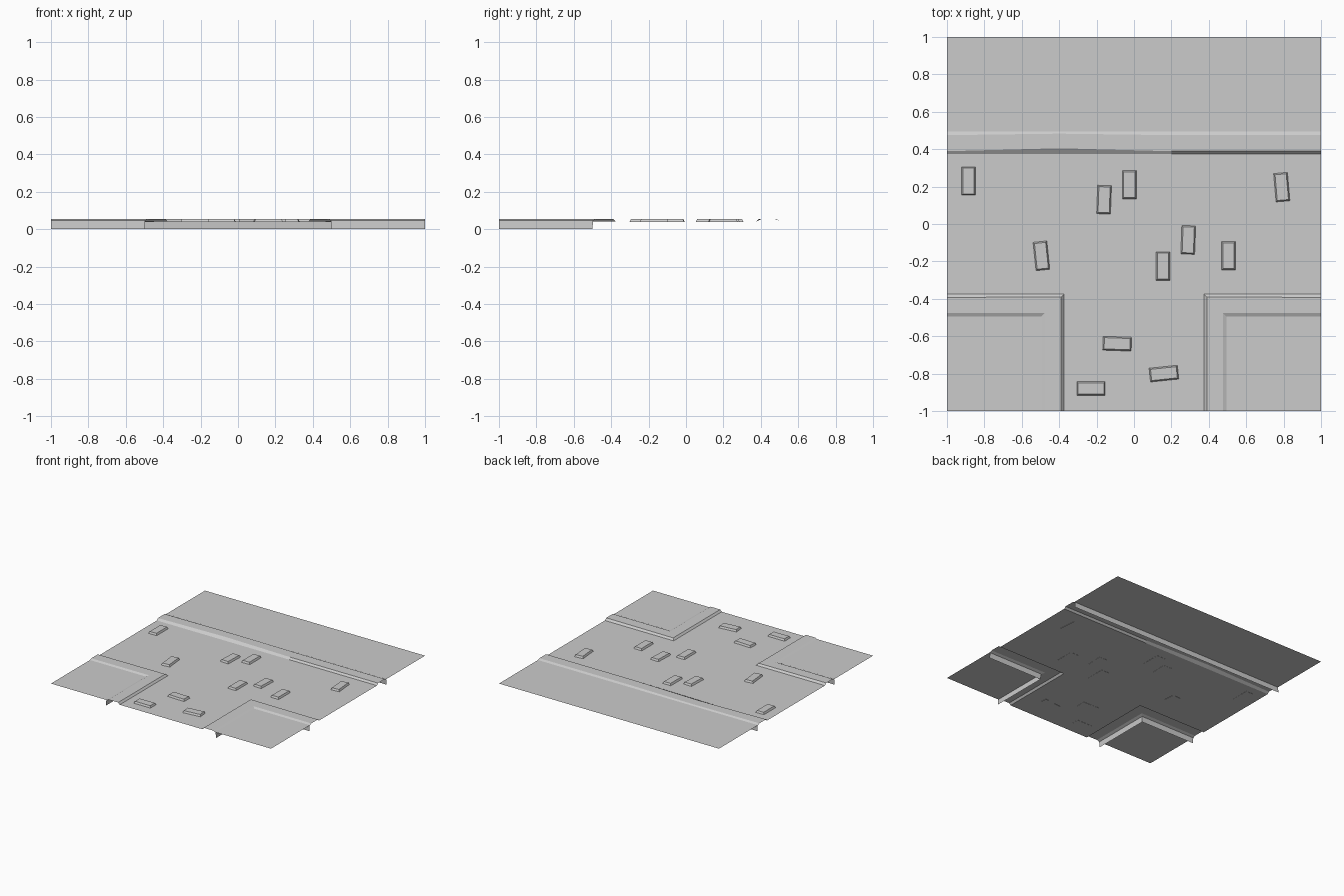
import bpy
import bmesh
import math
from mathutils import Matrix, Vector

if "Cube" in bpy.data.objects:
    bpy.data.objects.remove(bpy.data.objects["Cube"], do_unlink=True)

ROAD_Z = 0.04
PAVE_Z = 0.047
TOP_Z = 0.055
EDGE = 0.375   # road edge distance from the centre lines
WALL = 0.5     # outer wall of the kerbs

grey = bpy.data.materials.new("stone_grey")
grey.use_nodes = True
grey.diffuse_color = (0.6, 0.6, 0.6, 1)
grey.node_tree.nodes["Principled BSDF"].inputs["Base Color"].default_value = (0.6, 0.6, 0.6, 1)


def finish(name, bm, mirror=False):
    mesh = bpy.data.meshes.new(name)
    bm.to_mesh(mesh)
    bm.free()
    mesh.materials.append(grey)
    obj = bpy.data.objects.new(name, mesh)
    bpy.context.collection.objects.link(obj)
    if mirror:
        obj.modifiers.new("mirror", "MIRROR").use_axis[0] = True
    return obj


def sheet(name, outline, z, mirror=False):
    bm = bmesh.new()
    bm.faces.new([bm.verts.new((x, y, z)) for x, y in outline])
    return finish(name, bm, mirror)


def kerb(name, stations, mirror=False):
    """Sweep the kerb section; each station is (start, outward direction, wobble)."""
    bm = bmesh.new()
    rows = []
    for start, out, wobble in stations:
        section = [(0, ROAD_Z), (0.014 + wobble, TOP_Z), (0.1 + wobble / 2, TOP_Z),
                   (0.122, PAVE_Z - 0.002), (WALL - EDGE, 0)]
        rows.append([bm.verts.new((start[0] + out[0] * d, start[1] + out[1] * d, z))
                     for d, z in section])
    for a, b in zip(rows, rows[1:]):
        for j in range(len(a) - 1):
            bm.faces.new((a[j], b[j], b[j + 1], a[j + 1]))
    return finish(name, bm, mirror)


# Road surface with a side branch to the front
sheet("road", [(-1, -EDGE), (-EDGE, -EDGE), (-EDGE, -1), (EDGE, -1),
               (EDGE, -EDGE), (1, -EDGE), (1, EDGE), (-1, EDGE)], ROAD_Z)

# Pavements behind the kerbs
INNER = WALL - 0.006
sheet("back_pavement", [(-1, INNER), (1, INNER), (1, 1), (-1, 1)], PAVE_Z)
sheet("front_pavements", [(INNER, -1), (1, -1), (1, -INNER), (INNER, -INNER)],
      PAVE_Z, mirror=True)

# Kerbs with sloped edges and a buried outer wall
kerb("back_kerb", [((-1, EDGE), (0, 1), 0), ((-0.4, EDGE), (0, 1), 0.016),
                   ((0.2, EDGE), (0, 1), 0), ((1, EDGE), (0, 1), 0)])
kerb("corner_kerbs", [((1, -EDGE), (0, -1), 0.004), ((EDGE, -EDGE), (1, -1), 0),
                      ((EDGE, -1), (1, 0), 0)], mirror=True)

# Loose paving stones: x, y, turn in degrees
STONES = [(-0.885, 0.23, 0), (-0.16, 0.13, -2), (-0.025, 0.21, 0), (0.79, 0.197, 5),
          (-0.495, -0.17, 6), (0.29, -0.085, -2), (0.155, -0.225, 0), (0.505, -0.17, 0),
          (-0.09, -0.64, 88), (0.16, -0.8, 96), (-0.23, -0.88, 90)]
for i, (x, y, turn) in enumerate(STONES):
    bm = bmesh.new()
    low = ROAD_Z - 0.002
    bmesh.ops.create_cube(bm, size=1)
    for v in bm.verts:
        inset = 0.008 if v.co.z > 0 else 0
        v.co = Vector((math.copysign(0.038 - inset, v.co.x),
                       math.copysign(0.077 - inset, v.co.y),
                       TOP_Z if v.co.z > 0 else low))
    bm.transform(Matrix.Translation((x, y, 0)) @ Matrix.Rotation(math.radians(turn), 4, "Z"))
    finish(f"paving_stone_{i + 1}", bm)
